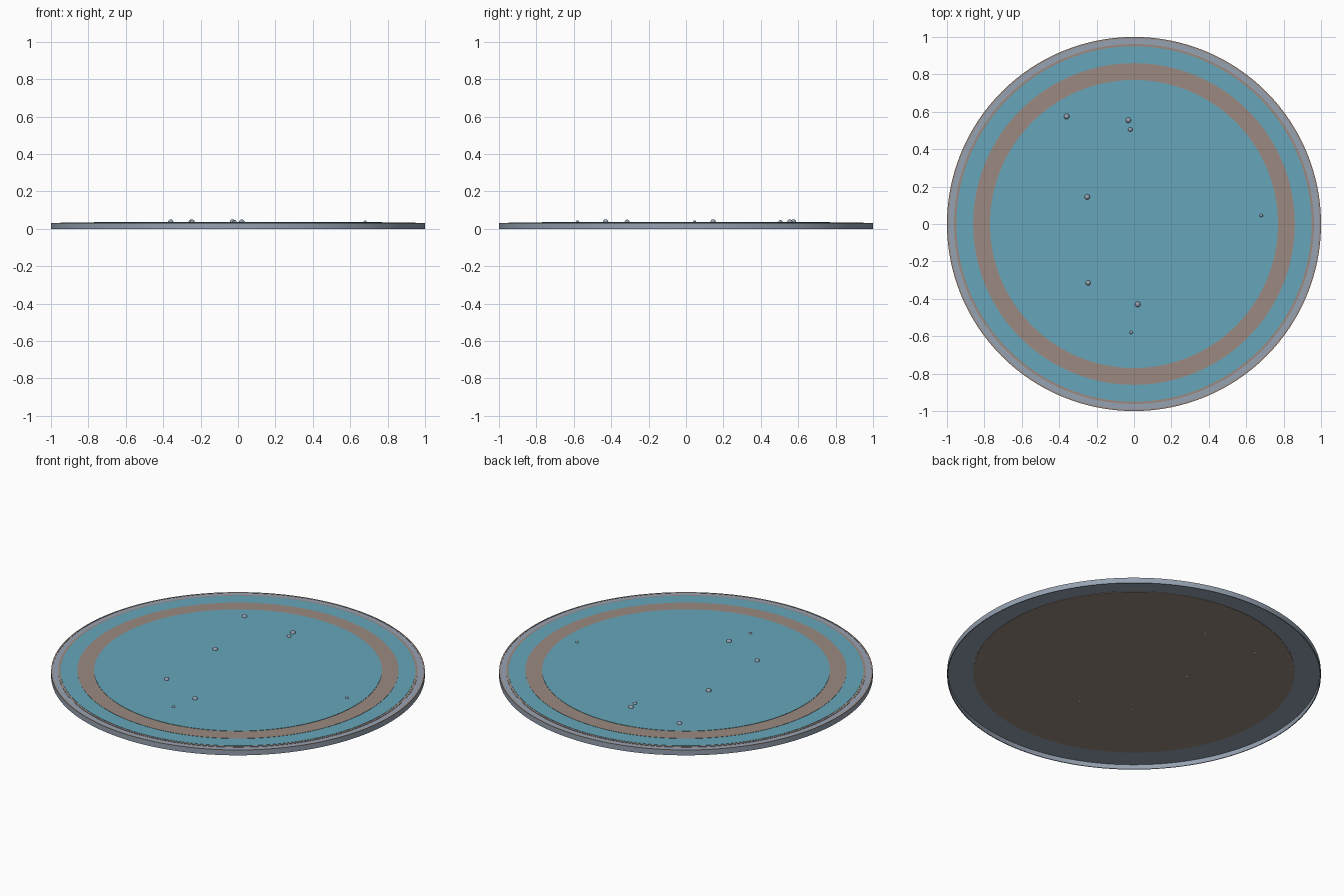
import bpy, bmesh, math
from mathutils import Matrix

cube = bpy.data.objects.get("Cube")
if cube:
    bpy.data.objects.remove(cube, do_unlink=True)


def make_material(name, rgb):
    """Flat material from display RGB, stored as linear values."""
    linear = [((c / 255 + 0.055) / 1.055) ** 2.4 for c in rgb] + [1.0]
    mat = bpy.data.materials.new(name)
    mat.use_nodes = True
    mat.diffuse_color = linear
    mat.node_tree.nodes["Principled BSDF"].inputs["Base Color"].default_value = linear
    return mat


water = make_material("water blue", (102, 166, 187))
clay = make_material("clay brown", (155, 138, 128))
steel = make_material("blue grey", (150, 162, 178))


def finish(name, bm, mats, angle=30):
    mesh = bpy.data.meshes.new(name)
    bm.to_mesh(mesh)
    bm.free()
    for mat in mats:
        mesh.materials.append(mat)
    obj = bpy.data.objects.new(name, mesh)
    bpy.context.collection.objects.link(obj)
    bpy.ops.object.select_all(action="DESELECT")
    obj.select_set(True)
    bpy.context.view_layer.objects.active = obj
    bpy.ops.object.shade_smooth_by_angle(angle=math.radians(angle))
    return obj


def lathe(name, profile, mat, steps=128):
    """Spin a closed (radius, height) profile around the z axis."""
    bm = bmesh.new()
    verts = [bm.verts.new((r, 0, z)) for r, z in profile]
    edges = [bm.edges.new((a, b)) for a, b in zip(verts, verts[1:] + verts[:1])]
    bmesh.ops.spin(bm, geom=verts + edges, axis=(0, 0, 1), cent=(0, 0, 0),
                   angle=math.tau, steps=steps, use_duplicate=False)
    bmesh.ops.remove_doubles(bm, verts=bm.verts, dist=1e-5)
    bmesh.ops.recalc_face_normals(bm, faces=bm.faces)
    return finish(name, bm, [mat])


def ring(name, inner, outer, low, high, mat):
    return lathe(name, [(inner, low), (outer, low), (outer, high), (inner, high)], mat)


def disc(name, radius, low, high, mat):
    bm = bmesh.new()
    bmesh.ops.create_cone(bm, cap_ends=True, segments=128, radius1=radius, radius2=radius,
                          depth=high - low,
                          matrix=Matrix.Translation((0, 0, (low + high) / 2)))
    return finish(name, bm, [mat])


# Hollow outer rim: thin wall with an inward flange
lathe("rim", [(1, 0), (1, 0.03), (0.85, 0.03), (0.85, 0.027), (0.995, 0.027), (0.995, 0)], steel)
ring("rim_edge_band", 0.992, 1.0, 0.03, 0.0315, clay)
ring("rim_inner_band", 0.94, 0.962, 0.029, 0.032, clay)

# Stepped surface layers
ring("outer_water", 0.84, 0.95, 0.029, 0.0335, water)
disc("clay_plate", 0.86, 0.025, 0.035, clay)
disc("inner_water", 0.77, 0.034, 0.037, water)

# Small beads scattered on the surface: x, y, radius
beads = [(-0.36, 0.575, 0.015), (-0.03, 0.555, 0.015), (-0.02, 0.505, 0.012),
         (-0.25, 0.145, 0.015), (0.68, 0.045, 0.009), (-0.245, -0.315, 0.014),
         (0.02, -0.43, 0.015), (-0.015, -0.58, 0.009)]
for i, (x, y, radius) in enumerate(beads, 1):
    bm = bmesh.new()
    bmesh.ops.create_icosphere(bm, subdivisions=2, radius=radius,
                               matrix=Matrix.Translation((x, y, 0.036)))
    finish(f"bead_{i}", bm, [steel], 60)
